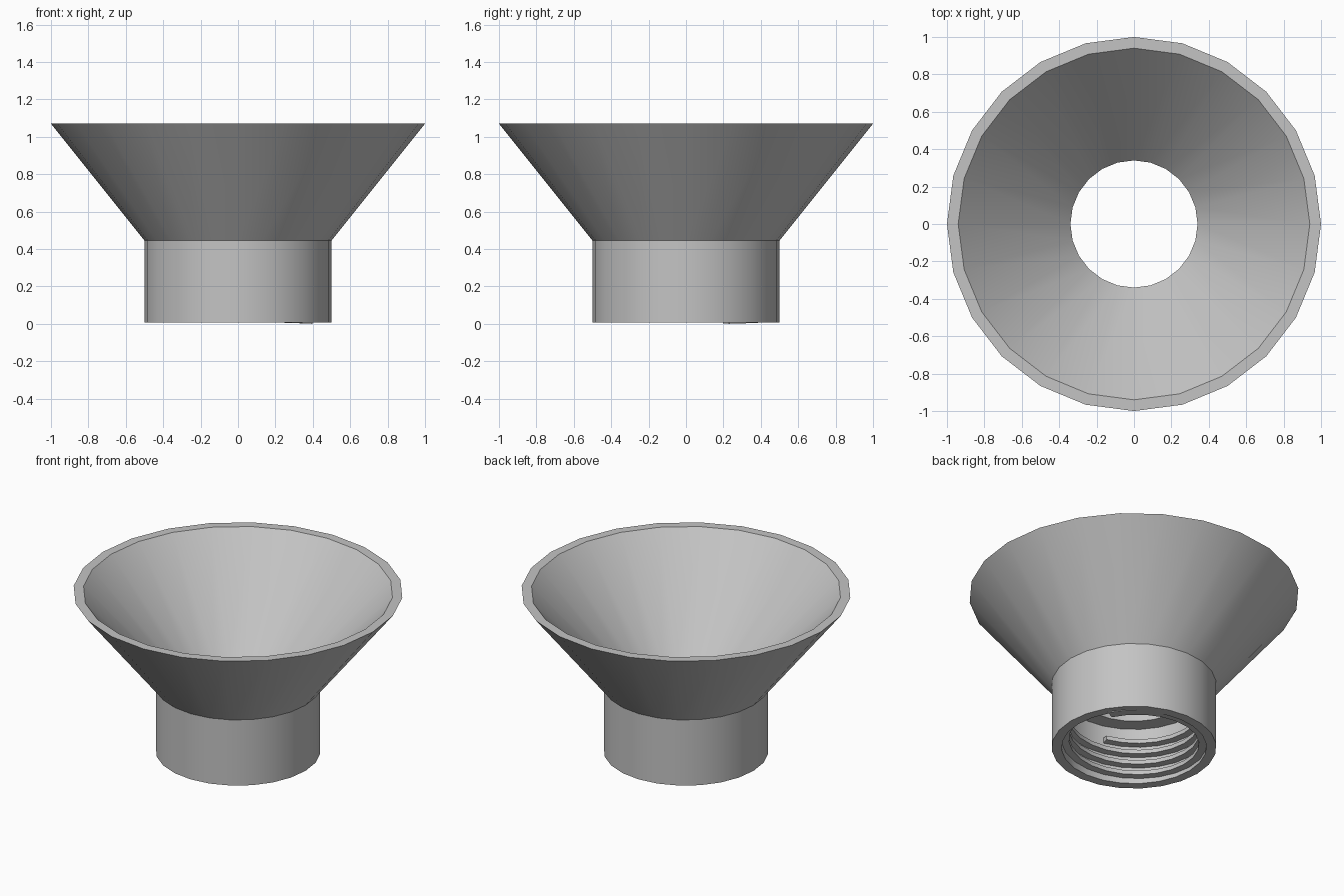
import bpy
import bmesh
import math

SIDES = 24

if "Cube" in bpy.data.objects:
    bpy.data.objects.remove(bpy.data.objects["Cube"], do_unlink=True)

grey = bpy.data.materials.new("plain grey")
grey.use_nodes = True
grey.diffuse_color = (0.55, 0.55, 0.55, 1)
grey.node_tree.nodes["Principled BSDF"].inputs["Base Color"].default_value = grey.diffuse_color


def finish(bm, name):
    bmesh.ops.recalc_face_normals(bm, faces=bm.faces)
    mesh = bpy.data.meshes.new(name)
    bm.to_mesh(mesh)
    bm.free()
    mesh.materials.append(grey)
    obj = bpy.data.objects.new(name, mesh)
    bpy.context.collection.objects.link(obj)
    bpy.ops.object.select_all(action="DESELECT")
    obj.select_set(True)
    bpy.context.view_layer.objects.active = obj
    bpy.ops.object.shade_smooth_by_angle(angle=math.radians(30))
    return obj


def sweep(bm, profile, start, steps, rise=0.0, closed=False):
    """Carry a closed (radius, height) profile around z, rising per step."""
    rings = []
    for i in range(steps if closed else steps + 1):
        a = start + i * math.tau / SIDES
        rings.append([bm.verts.new((r * math.cos(a), r * math.sin(a), z + rise * i))
                      for r, z in profile])
    n = len(profile)
    for i in range(steps):
        here, there = rings[i], rings[(i + 1) % len(rings)]
        for j in range(n):
            k = (j + 1) % n
            bm.faces.new((here[j], there[j], there[k], here[k]))
    if not closed:
        bm.faces.new(rings[0])
        bm.faces.new(rings[-1])


# Funnel and hollow neck, with a ledge around the hole
bm = bmesh.new()
sweep(bm, [(0.5, 0.006), (0.5, 0.445), (1.0, 1.07), (0.94, 1.07),
           (0.34, 0.445), (0.34, 0.385), (0.44, 0.385), (0.44, 0.006)],
      0, SIDES, closed=True)
finish(bm, "funnel_body")

# Screw thread inside the neck
bm = bmesh.new()
sweep(bm, [(0.46, 0.0), (0.395, 0.003), (0.395, 0.03), (0.46, 0.04)],
      math.radians(30), 87, rise=0.073 / SIDES)
finish(bm, "inner_thread")
